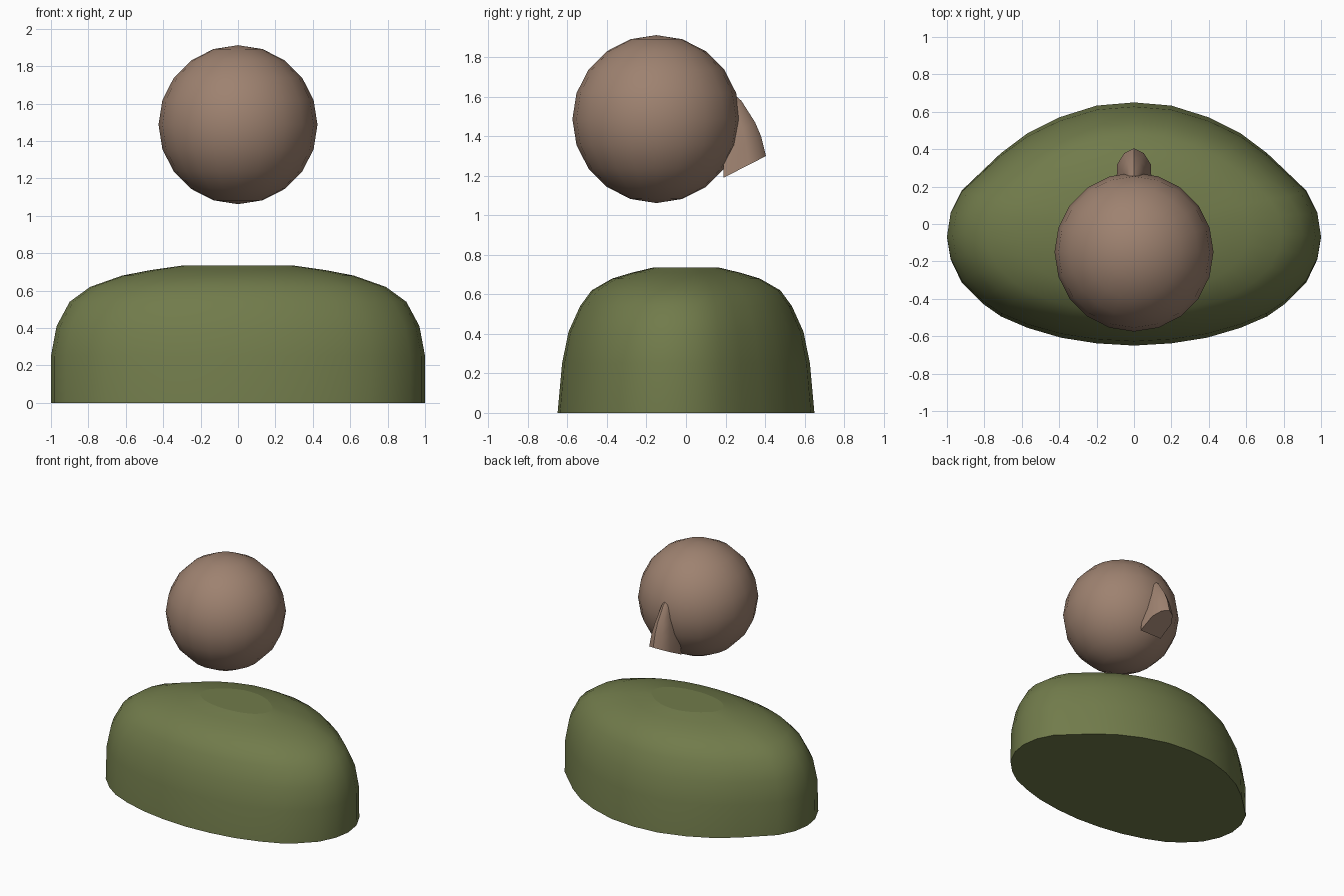
import bpy, bmesh, math

if "Cube" in bpy.data.objects:
    bpy.data.objects.remove(bpy.data.objects["Cube"])


def material(name, rgb):
    m = bpy.data.materials.new(name)
    m.diffuse_color = (*rgb, 1)
    m.use_nodes = True
    m.node_tree.nodes["Principled BSDF"].inputs["Base Color"].default_value = m.diffuse_color
    return m


green = material("olive_green", (0.165, 0.198, 0.070))
skin = material("tan_brown", (0.342, 0.223, 0.162))


def loft(name, rings, mat, angle):
    """Skin a stack of closed rings, capping both ends."""
    bm = bmesh.new()
    rows = [[bm.verts.new(p) for p in r] for r in rings]
    n = len(rows[0])
    for a, b in zip(rows, rows[1:]):
        for i in range(n):
            j = (i + 1) % n
            bm.faces.new((a[i], a[j], b[j], b[i]))
    bm.faces.new(rows[0][::-1])
    bm.faces.new(rows[-1])
    bmesh.ops.recalc_face_normals(bm, faces=bm.faces)
    return finish(bm, name, mat, angle)


def finish(bm, name, mat, angle):
    me = bpy.data.meshes.new(name)
    bm.to_mesh(me)
    bm.free()
    ob = bpy.data.objects.new(name, me)
    bpy.context.collection.objects.link(ob)
    me.materials.append(mat)
    bpy.ops.object.select_all(action='DESELECT')
    ob.select_set(True)
    bpy.context.view_layer.objects.active = ob
    bpy.ops.object.shade_smooth_by_angle(angle=math.radians(angle))
    return ob


# Body: rounded shoulders, outline mirrored in x
half = [(0, -.65), (.2, -.638), (.39, -.608), (.57, -.555), (.71, -.495),
        (.81, -.425), (.92, -.315), (.98, -.19), (1, -.07), (.98, .06),
        (.92, .18), (.81, .285), (.71, .38), (.57, .485), (.4, .57),
        (.2, .633), (0, .65)]
outline = half + [(-x, y) for x, y in half[-2:0:-1]]
levels = [(0, 1, 1), (.25, 1, .965), (.41, .97, .915), (.54, .9, .825),
          (.62, .79, .735), (.68, .62, .575), (.71, .465, .42),
          (.735, .29, .26)]
body = loft("body", [[(x * sx, y * sy, z) for x, y in outline]
                     for z, sx, sy in levels], green, 40)
body.data.polygons[-1].use_smooth = False

# Head
bm = bmesh.new()
bmesh.ops.create_uvsphere(bm, u_segments=20, v_segments=10, radius=.425)
bmesh.ops.translate(bm, verts=bm.verts, vec=(0, -.15, 1.487))
finish(bm, "head", skin, 40)

# Nose: tapering ridge with a slanted flat underside
side = [(1, 0), (.95, .6), (.55, .88), (0, 1)]
section = side + [(-x, u) for x, u in side[-2::-1]]
# half width, back y, back z, front y, front z
stations = [(.095, .19, 1.19, .405, 1.30), (.08, .19, 1.31, .38, 1.40),
            (.065, .19, 1.39, .35, 1.47), (.038, .19, 1.53, .28, 1.58),
            (.01, .17, 1.62, .21, 1.64)]
loft("nose", [[(w * x, y0 + (y1 - y0) * u, z0 + (z1 - z0) * u)
               for x, u in section] for w, y0, z0, y1, z1 in stations],
     skin, 35)
